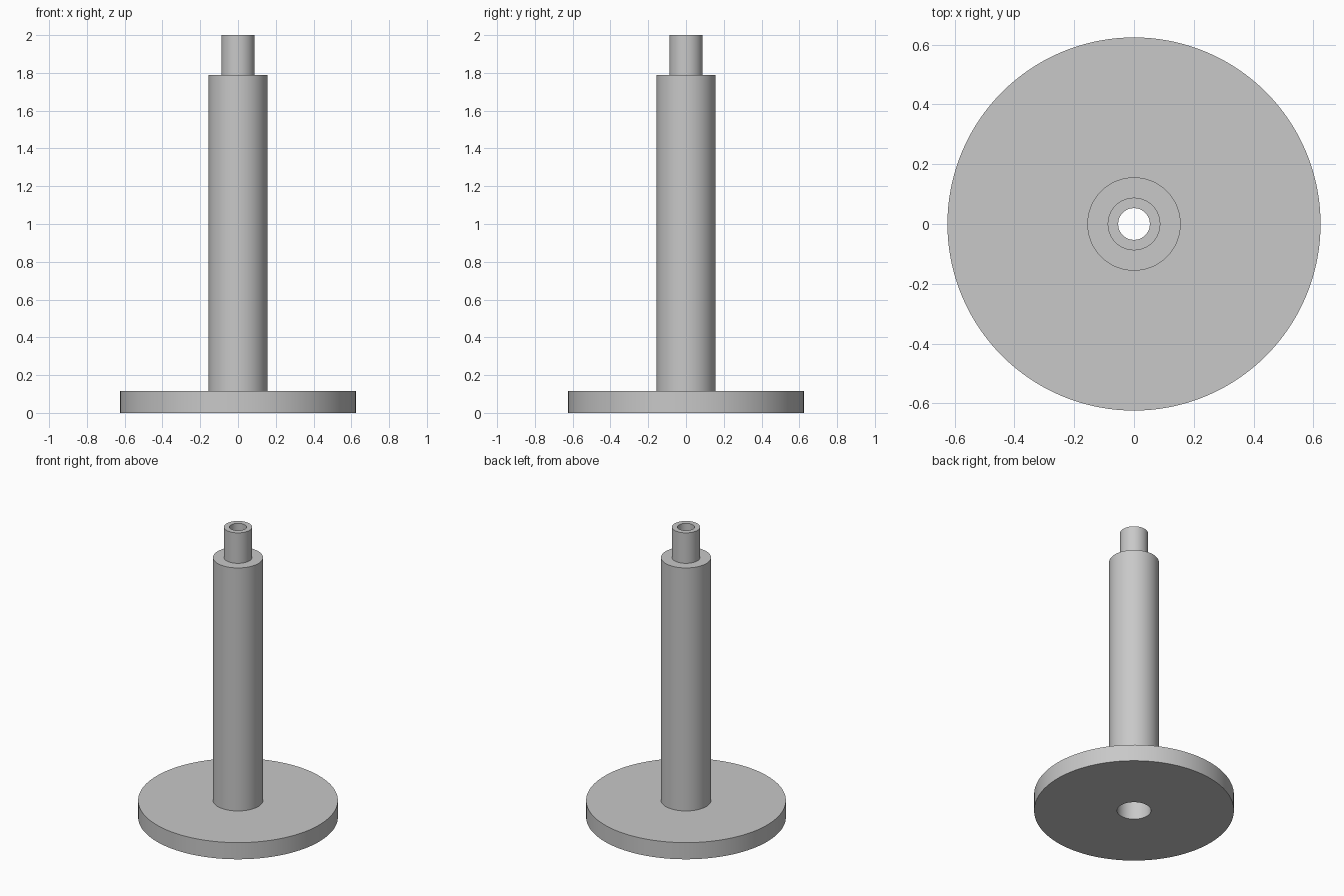
import bpy
import bmesh
from math import cos, sin, tau, radians

default = bpy.data.objects.get("Cube")
if default:
    bpy.data.objects.remove(default, do_unlink=True)

SEGMENTS = 128
FLANGE_R, COLUMN_R, SPIGOT_R = 0.624, 0.156, 0.088
BORE_R, SOCKET_R = 0.053, 0.106
FLANGE_Z, SOCKET_Z, COLUMN_Z, TOP_Z = 0.115, 0.24, 1.79, 2.0

grey = bpy.data.materials.new("plain grey")
colour = (0.58, 0.58, 0.58, 1)
grey.use_nodes = True
grey.diffuse_color = colour
grey.node_tree.nodes["Principled BSDF"].inputs["Base Color"].default_value = colour


def lathe(name, profile):
    """Turn a (radius, height) profile around z, with the outside on its right."""
    bm = bmesh.new()
    rings = []
    for r, z in profile:
        rings.append([bm.verts.new((r * cos(tau * i / SEGMENTS),
                                    r * sin(tau * i / SEGMENTS), z))
                      for i in range(SEGMENTS)])
    for low, high in zip(rings, rings[1:]):
        for i in range(SEGMENTS):
            j = (i + 1) % SEGMENTS
            bm.faces.new((low[i], low[j], high[j], high[i]))
    mesh = bpy.data.meshes.new(name)
    bm.to_mesh(mesh)
    bm.free()
    mesh.materials.append(grey)
    obj = bpy.data.objects.new(name, mesh)
    bpy.context.collection.objects.link(obj)
    bpy.ops.object.select_all(action='DESELECT')
    obj.select_set(True)
    bpy.context.view_layer.objects.active = obj
    bpy.ops.object.shade_smooth_by_angle(angle=radians(30))
    return obj


# Wide round foot with the socket opening underneath
lathe("base_flange", [(SOCKET_R, 0), (FLANGE_R, 0),
                      (FLANGE_R, FLANGE_Z), (COLUMN_R, FLANGE_Z)])

# Main post and its shoulder
lathe("column", [(COLUMN_R, FLANGE_Z), (COLUMN_R, COLUMN_Z), (SPIGOT_R, COLUMN_Z)])

# Narrow top end and its rim
lathe("spigot", [(SPIGOT_R, COLUMN_Z), (SPIGOT_R, TOP_Z), (BORE_R, TOP_Z)])

# Through hole, stepping out to the wider socket at the bottom
lathe("bore", [(BORE_R, TOP_Z), (BORE_R, SOCKET_Z),
               (SOCKET_R, SOCKET_Z), (SOCKET_R, 0)])
